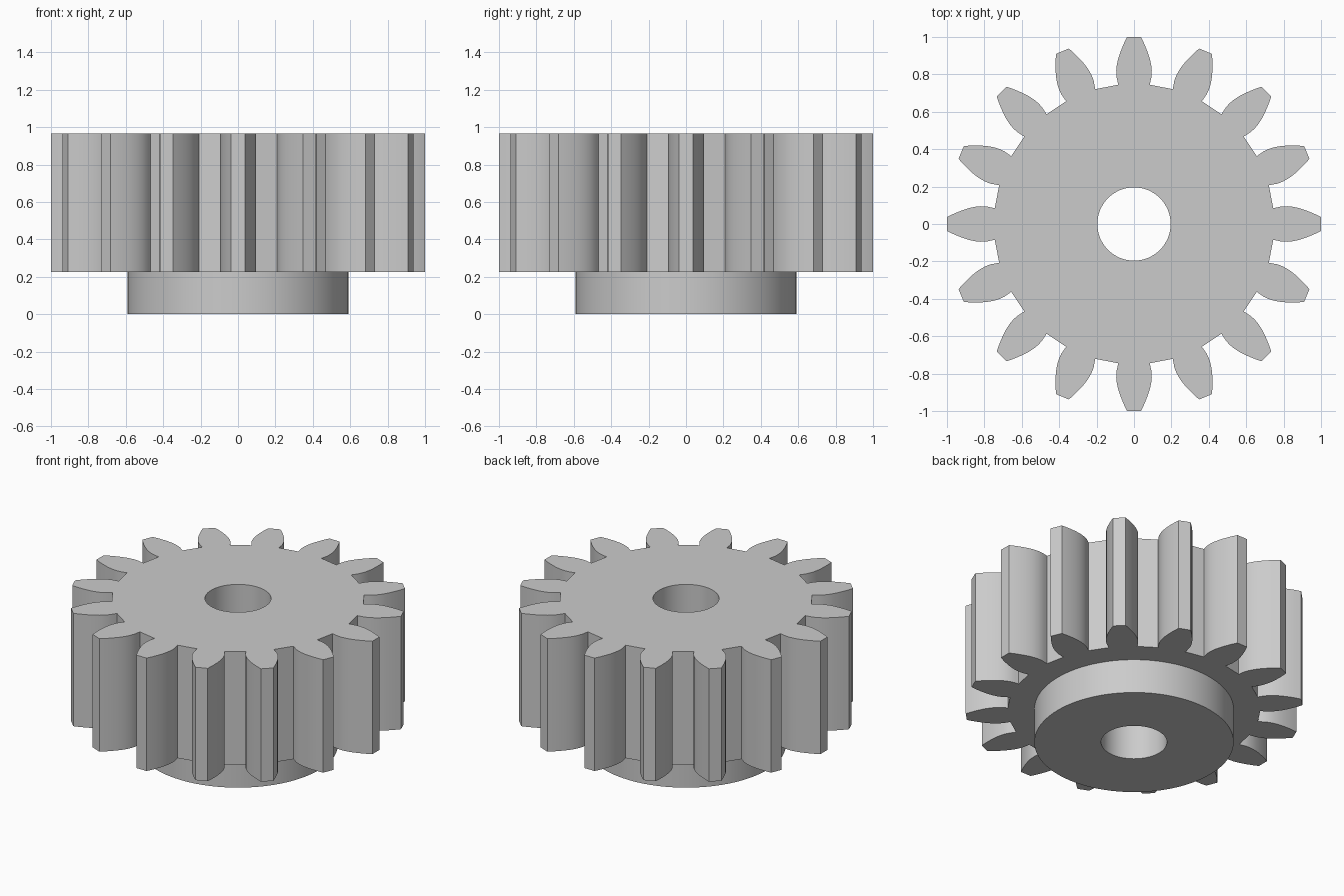
import bpy, bmesh, math

if "Cube" in bpy.data.objects:
    bpy.data.objects.remove(bpy.data.objects["Cube"])

TEETH = 16
Z_HUB, Z_TOP = 0.225, 0.965
HUB_R, BORE_R = 0.592, 0.196

# Half tooth flank, tip to root, for the tooth pointing along +y
FLANK = [(0.037, 1.0), (0.053, 0.968), (0.066, 0.937), (0.077, 0.908), (0.086, 0.878),
         (0.092, 0.85), (0.095, 0.82), (0.094, 0.79), (0.089, 0.767), (0.084, 0.745)]


def gear_outline():
    tooth = FLANK[::-1] + [(-x, y) for x, y in FLANK]
    points = []
    for i in range(TEETH):
        a = 2 * math.pi * i / TEETH
        c, s = math.cos(a), math.sin(a)
        points += [(x * c - y * s, x * s + y * c) for x, y in tooth]
    return points


def circle(radius, n):
    return [(radius * math.cos(2 * math.pi * i / n), radius * math.sin(2 * math.pi * i / n))
            for i in range(n)]


def ring(bm, points, z):
    verts = [bm.verts.new((x, y, z)) for x, y in points]
    return verts, [bm.edges.new((v, verts[(i + 1) % len(verts)])) for i, v in enumerate(verts)]


def wall(bm, low, high):
    n = len(low)
    for i in range(n):
        j = (i + 1) % n
        bm.faces.new((low[i], low[j], high[j], high[i]))


def cap(bm, outer, inner, up):
    bmesh.ops.triangle_fill(bm, use_beauty=True, use_dissolve=False,
                            edges=outer + inner, normal=(0, 0, up))


bm = bmesh.new()
outline = gear_outline()
hub = circle(HUB_R, 96)
bore = circle(BORE_R, 64)

# Toothed body, hub and through bore as one closed solid
teeth_top, teeth_top_e = ring(bm, outline, Z_TOP)
teeth_low, teeth_low_e = ring(bm, outline, Z_HUB)
hub_top, hub_top_e = ring(bm, hub, Z_HUB)
hub_low, hub_low_e = ring(bm, hub, 0)
bore_low, bore_low_e = ring(bm, bore, 0)
bore_top, bore_top_e = ring(bm, bore, Z_TOP)
cap(bm, teeth_top_e, bore_top_e, 1)
cap(bm, teeth_low_e, hub_top_e, -1)
cap(bm, hub_low_e, bore_low_e, -1)
wall(bm, teeth_low, teeth_top)
wall(bm, hub_low, hub_top)
wall(bm, bore_low, bore_top)
bmesh.ops.recalc_face_normals(bm, faces=bm.faces[:])

mesh = bpy.data.meshes.new("spur_gear")
bm.to_mesh(mesh)
bm.free()
gear = bpy.data.objects.new("spur_gear", mesh)
bpy.context.collection.objects.link(gear)

# Plain grey metal
grey = bpy.data.materials.new("light_grey")
grey.diffuse_color = (0.6, 0.6, 0.6, 1)
grey.use_nodes = True
grey.node_tree.nodes["Principled BSDF"].inputs["Base Color"].default_value = grey.diffuse_color
mesh.materials.append(grey)

# Smooth flanks and cylinders, crisp tips, roots and rims
bpy.context.view_layer.objects.active = gear
gear.select_set(True)
bpy.ops.object.shade_smooth_by_angle(angle=math.radians(25))
